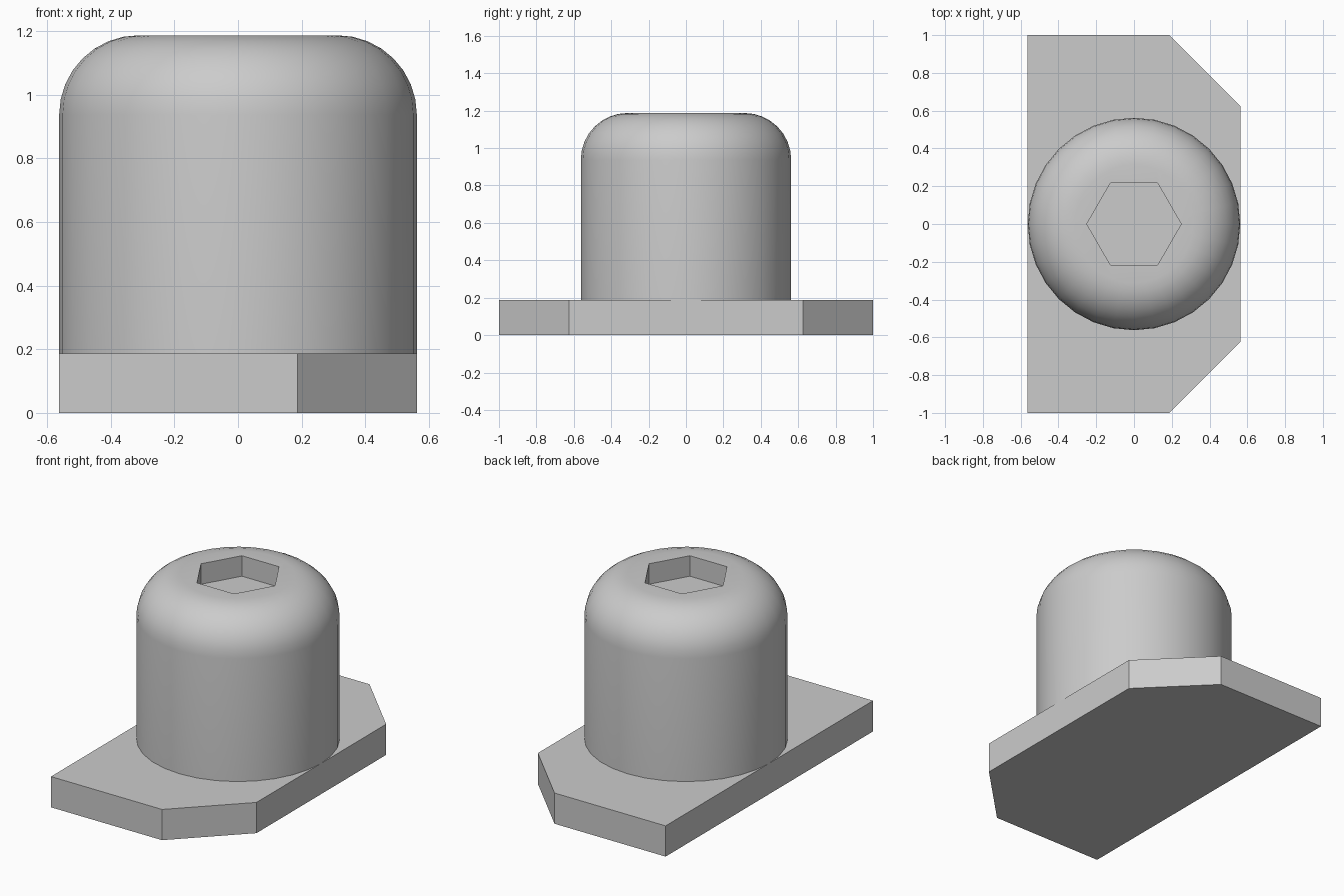
import bpy
import bmesh
from math import sin, cos, pi, radians
from mathutils import Matrix, Vector

if "Cube" in bpy.data.objects:
    bpy.data.objects.remove(bpy.data.objects["Cube"])

PLATE_TOP = 0.1875
HALF_WIDTH = 0.5625
TOP = 1.1875
FILLET = 0.25
SIDES = 32
ARC_STEPS = 8

grey = bpy.data.materials.new("plain grey")
grey.use_nodes = True
colour = (0.6, 0.6, 0.6, 1)
grey.diffuse_color = colour
grey.node_tree.nodes["Principled BSDF"].inputs["Base Color"].default_value = colour


def add_object(name, bm):
    bmesh.ops.recalc_face_normals(bm, faces=bm.faces)
    mesh = bpy.data.meshes.new(name)
    bm.to_mesh(mesh)
    bm.free()
    mesh.materials.append(grey)
    obj = bpy.data.objects.new(name, mesh)
    bpy.context.collection.objects.link(obj)
    return obj


def extrude_outline(name, outline, low, high):
    bm = bmesh.new()
    face = bm.faces.new([bm.verts.new((x, y, low)) for x, y in outline])
    moved = bmesh.ops.extrude_face_region(bm, geom=[face], use_keep_orig=True)["geom"]
    verts = [v for v in moved if isinstance(v, bmesh.types.BMVert)]
    bmesh.ops.translate(bm, verts=verts, vec=(0, 0, high - low))
    return add_object(name, bm)


# Base plate with two clipped corners
half = [(HALF_WIDTH, 0.625), (0.1875, 1), (-HALF_WIDTH, 1)]
extrude_outline("base_plate", half + [(x, -y) for x, y in reversed(half)], 0, PLATE_TOP)

# Round body: stacked rings with a filleted top edge
profile = [(HALF_WIDTH, PLATE_TOP)]
for i in range(ARC_STEPS + 1):
    a = pi / 2 * i / ARC_STEPS
    profile.append((HALF_WIDTH - FILLET + FILLET * cos(a), TOP - FILLET + FILLET * sin(a)))

bm = bmesh.new()
angles = [2 * pi * k / SIDES for k in range(SIDES)]
rings = [[bm.verts.new((r * cos(a), r * sin(a), z)) for a in angles] for r, z in profile]
for low, high in zip(rings, rings[1:]):
    for k in range(SIDES):
        n = (k + 1) % SIDES
        bm.faces.new((low[k], low[n], high[n], high[k]))
bm.faces.new(rings[-1])
bm.faces.new(rings[0])
body = add_object("round_body", bm)

# Hexagonal socket cut into the top
hexagon = [(0.25 * cos(k * pi / 3), 0.25 * sin(k * pi / 3)) for k in range(6)]
cutter = extrude_outline("socket_cutter", hexagon, TOP - 0.125, TOP + 0.1)
cutter.hide_render = True
cut = body.modifiers.new("socket", 'BOOLEAN')
cut.operation = 'DIFFERENCE'
cut.solver = 'EXACT'
cut.object = cutter

bpy.ops.object.select_all(action='DESELECT')
body.select_set(True)
bpy.context.view_layer.objects.active = body
bpy.ops.object.modifier_apply(modifier=cut.name)
bpy.data.objects.remove(cutter)
bpy.ops.object.shade_smooth_by_angle(angle=radians(30))
